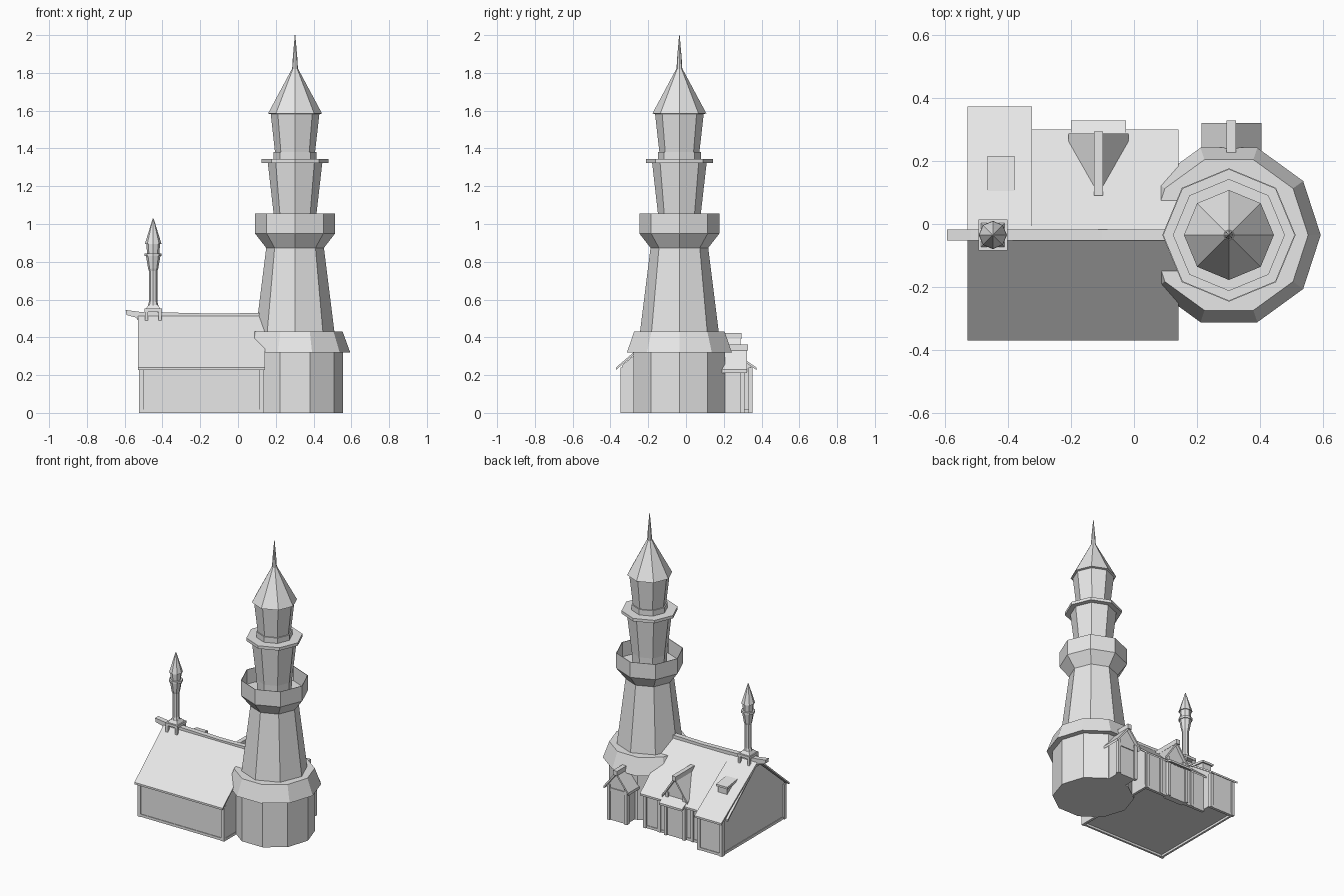
import bpy
import bmesh
import math

cube = bpy.data.objects.get("Cube")
if cube:
    bpy.data.objects.remove(cube)

# One plain colour
plaster = bpy.data.materials.new("pale_grey")
plaster.use_nodes = True
GREY = (0.8, 0.8, 0.8, 1)
plaster.diffuse_color = GREY
plaster.node_tree.nodes["Principled BSDF"].inputs["Base Color"].default_value = GREY


def finish(name, bm):
    bmesh.ops.remove_doubles(bm, verts=bm.verts, dist=1e-5)
    bmesh.ops.recalc_face_normals(bm, faces=bm.faces)
    mesh = bpy.data.meshes.new(name)
    bm.to_mesh(mesh)
    bm.free()
    mesh.materials.append(plaster)
    obj = bpy.data.objects.new(name, mesh)
    bpy.context.collection.objects.link(obj)
    return obj


def prism(name, axis, outline, start, end):
    """Extrude an outline along x (points are y, z) or along y (points are x, z)."""
    bm = bmesh.new()

    def place(p, along):
        return (along, p[0], p[1]) if axis == "x" else (p[0], along, p[1])

    rings = [[bm.verts.new(place(p, s)) for p in outline] for s in (start, end)]
    for ring in rings:
        bm.faces.new(ring)
    n = len(outline)
    for i in range(n):
        j = (i + 1) % n
        bm.faces.new((rings[0][i], rings[0][j], rings[1][j], rings[1][i]))
    return finish(name, bm)


def box(name, x0, x1, y0, y1, z0, z1):
    return prism(name, "x", [(y0, z0), (y1, z0), (y1, z1), (y0, z1)], x0, x1)


def turned(name, sides, profile, cx, cy, turn=0):
    """Faceted solid from (radius, height) points, capped at both ends."""
    bm = bmesh.new()
    rings = []
    for r, z in profile:
        angles = [turn + math.tau * i / sides for i in range(sides)]
        rings.append([bm.verts.new((cx + r * math.cos(a), cy + r * math.sin(a), z))
                      for a in angles])
    for low, high in zip(rings, rings[1:]):
        for i in range(sides):
            j = (i + 1) % sides
            bm.faces.new((low[i], low[j], high[j], high[i]))
    bm.faces.new(rings[0])
    bm.faces.new(rings[-1])
    return finish(name, bm)


def gable(name, x, half, y0, y1, eave, ridge, wall_half, wall_y, floor):
    """Small gabled porch or dormer facing +y."""
    t = 0.018
    slope = (ridge - eave) / half
    prism(name + "_roof", "y", [(x - half, eave), (x, ridge), (x + half, eave),
          (x + half, eave - t), (x, ridge - t), (x - half, eave - t)], y0, y1)
    top = ridge - t / 2 - slope * wall_half
    prism(name + "_wall", "y", [(x - wall_half, floor), (x + wall_half, floor),
          (x + wall_half, top), (x, ridge - t / 2), (x - wall_half, top)], y0, wall_y)
    box(name + "_ridge_beam", x - 0.015, x + 0.015, y0, y1 + 0.007,
        ridge - 0.02, ridge + 0.012)
    post_top = ridge - t / 2 - slope * (wall_half + 0.011)
    for side in (-1, 1):
        px = x + side * wall_half
        box(name + "_post", px - 0.011, px + 0.011, wall_y - 0.015, wall_y + 0.01,
            floor, post_top)


# Tower
TX, TY = 0.302, -0.035
turned("tower_base", 10, [(0.255, 0), (0.255, 0.33)], TX, TY)
turned("tower_skirt", 10, [(0.25, 0.32), (0.292, 0.32), (0.252, 0.43), (0.19, 0.43)], TX, TY)
turned("tower_shaft", 8, [(0.212, 0.40), (0.152, 0.88)], TX, TY)
turned("gallery", 8, [(0.15, 0.87), (0.212, 0.95), (0.212, 1.055),
                      (0.208, 1.055), (0.208, 0.955), (0.09, 0.955)], TX, TY)
turned("upper_shaft", 8, [(0.108, 0.95), (0.113, 1.05), (0.145, 1.33)], TX, TY)
turned("balcony", 8, [(0.14, 1.323), (0.178, 1.323), (0.178, 1.343), (0.1, 1.343)], TX, TY)
turned("lantern", 8, [(0.114, 1.34), (0.114, 1.38), (0.106, 1.38), (0.129, 1.585)], TX, TY)
turned("tower_spire", 8, [(0.12, 1.58), (0.143, 1.585), (0.017, 1.82)], TX, TY)
turned("finial", 8, [(0.016, 1.81), (0.012, 1.88), (0.0015, 2.0)], TX, TY)

# House walls, with the floor raised a little above the sills
RIDGE = -0.039
LEFT = -0.513
FLOOR = 0.015
prism("house_walls", "x", [(-0.34, FLOOR), (0.27, FLOOR), (0.27, 0.25), (RIDGE, 0.505),
                           (-0.34, 0.25)], LEFT, 0.135)
prism("wing_walls", "x", [(RIDGE, FLOOR), (0.345, FLOOR), (0.345, 0.25),
                          (RIDGE, 0.505)], LEFT, -0.34)


# Roof slopes
def roof(name, eave_y, x0, x1):
    t = 0.013
    prism(name, "x", [(RIDGE, 0.525), (eave_y, 0.24), (eave_y, 0.24 - t),
                      (RIDGE, 0.525 - t)], x0, x1)


roof("front_roof", -0.371, -0.53, 0.142)
roof("back_roof", 0.30, -0.53, 0.142)
roof("wing_roof", 0.373, -0.53, -0.325)

# Ridge beam with a bracketed end
prism("ridge_beam", "y", [(-0.595, 0.545), (-0.52, 0.535), (-0.1, 0.525), (0.12, 0.53),
                          (0.12, 0.50), (-0.52, 0.475), (-0.54, 0.505),
                          (-0.59, 0.518)], -0.053, -0.018)

# Timber posts and sills
for px in (LEFT, 0.125):
    box("front_post", px - 0.01, px + 0.012, -0.348, -0.325, 0, 0.24)
for px in (LEFT, -0.342):
    box("wing_post", px - 0.01, px + 0.012, 0.33, 0.353, 0, 0.24)
for px in (-0.24, 0.01, 0.12):
    box("back_post", px - 0.01, px + 0.01, 0.255, 0.28, 0, 0.25)
box("front_sill", LEFT, 0.135, -0.344, -0.33, 0, 0.018)
box("wing_sill", LEFT, -0.34, 0.33, 0.349, 0, 0.018)
box("back_sill", -0.34, 0.135, 0.255, 0.274, 0, 0.018)
box("left_sill", 0.12, 0.137, -0.34, 0.27, 0, 0.018)
box("right_sill", LEFT - 0.004, LEFT + 0.01, -0.34, 0.345, 0, 0.018)

# Back bay with dormer and awning
box("bay", -0.185, -0.045, 0.24, 0.28, 0, 0.255)
for px in (-0.185, -0.045):
    box("bay_post", px - 0.01, px + 0.01, 0.27, 0.292, 0, 0.245)
prism("awning", "x", [(0.26, 0.268), (0.33, 0.232), (0.33, 0.218), (0.26, 0.25)],
      -0.20, -0.025)
gable("dormer", -0.113, 0.096, 0.09, 0.288, 0.27, 0.412, 0.065, 0.268, 0.235)

# Shed dormer on the wing roof
prism("shed_dormer_lid", "x", [(0.105, 0.428), (0.216, 0.412), (0.216, 0.398),
                               (0.105, 0.41)], -0.466, -0.38)
prism("shed_dormer_wall", "x", [(0.10, 0.415), (0.205, 0.404), (0.205, 0.32),
                                (0.10, 0.38)], -0.457, -0.389)

# Tower porch
gable("porch", 0.31, 0.095, 0.14, 0.322, 0.23, 0.35, 0.066, 0.30, 0)
box("porch_lintel", 0.24, 0.38, 0.295, 0.306, 0.20, 0.222)

# Slim chimney turret on the ridge
CX, CY = -0.449, -0.035
box("turret_plate", CX - 0.046, CX + 0.046, CY - 0.05, CY + 0.05, 0.535, 0.552)
turned("turret_foot", 4, [(0.055, 0.55), (0.035, 0.572)], CX, CY, math.pi / 4)
for sx in (-1, 1):
    for sy in (-1, 1):
        lx, ly = CX + sx * 0.036, CY + sy * 0.04
        box("turret_leg", lx - 0.008, lx + 0.008, ly - 0.008, ly + 0.008, 0.488, 0.54)
turned("turret_column", 8, [(0.03, 0.56), (0.022, 0.59), (0.022, 0.75), (0.027, 0.765),
                            (0.038, 0.83)], CX, CY)
turned("turret_ring", 8, [(0.045, 0.83), (0.045, 0.845)], CX, CY)
turned("turret_lantern", 8, [(0.032, 0.84), (0.037, 0.90)], CX, CY)
turned("turret_spire", 8, [(0.044, 0.895), (0.002, 1.03)], CX, CY)
